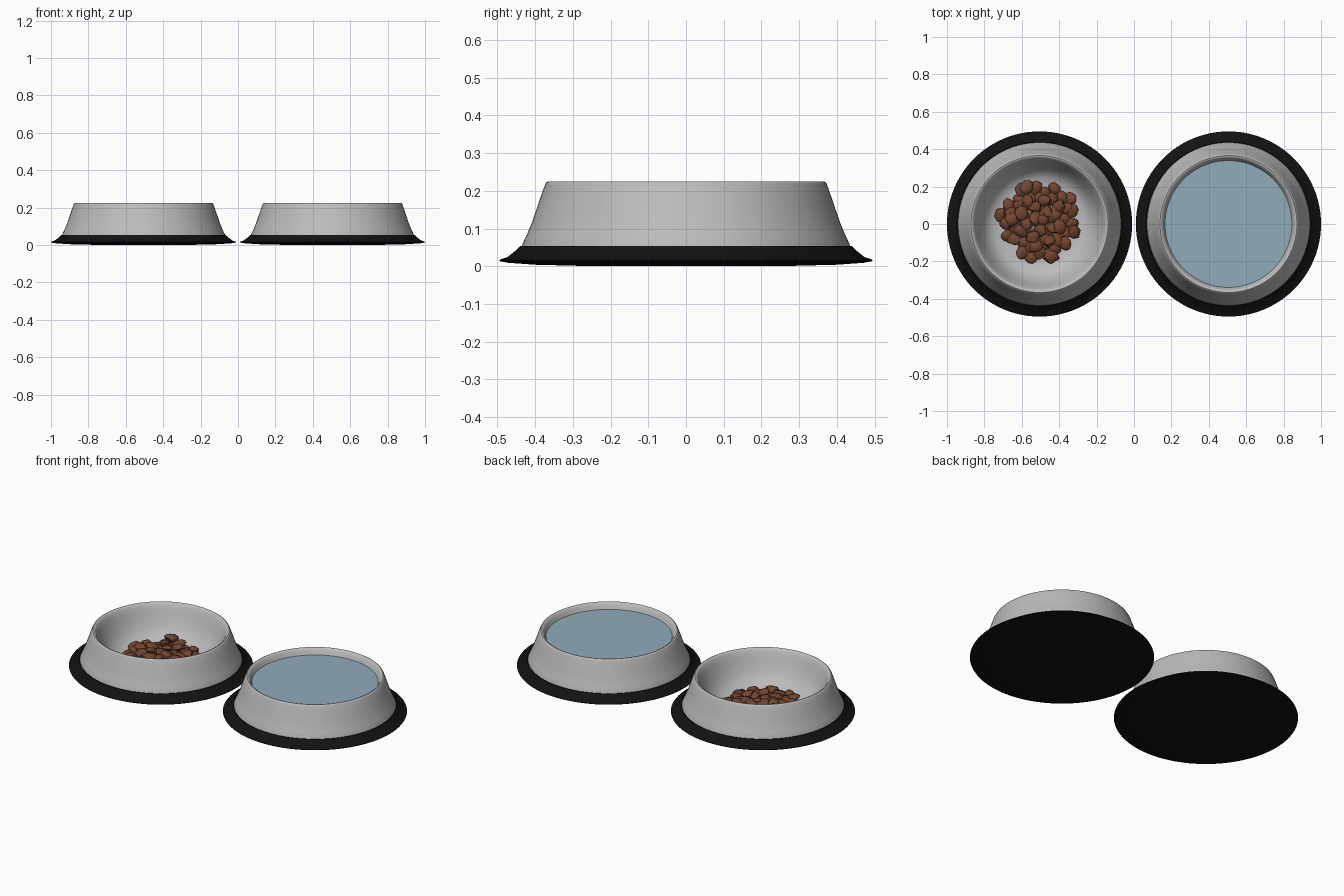
import bpy, bmesh, math, random
from mathutils import Vector, Matrix, noise

if "Cube" in bpy.data.objects:
    bpy.data.objects.remove(bpy.data.objects["Cube"])

random.seed(4)
SEGMENTS = 96
CENTRE = 0.505


def material(name, colour):
    m = bpy.data.materials.new(name)
    m.diffuse_color = colour
    m.use_nodes = True
    m.node_tree.nodes["Principled BSDF"].inputs["Base Color"].default_value = m.diffuse_color
    return m


rubber = material("black_rubber", (0.006, 0.006, 0.006, 1))
steel = material("steel", (0.5, 0.5, 0.5, 1))
blue = material("water_blue", (0.28, 0.41, 0.48, 1))
brown = material("kibble_brown", (0.17, 0.06, 0.03, 1))


def finish(bm, name, x, mat, angle=40):
    me = bpy.data.meshes.new(name)
    bm.to_mesh(me)
    bm.free()
    ob = bpy.data.objects.new(name, me)
    bpy.context.collection.objects.link(ob)
    ob.location.x = x
    me.materials.append(mat)
    bpy.ops.object.select_all(action='DESELECT')
    ob.select_set(True)
    bpy.context.view_layer.objects.active = ob
    bpy.ops.object.shade_smooth_by_angle(angle=math.radians(angle))
    return ob


def lathe(name, profile, x, mat):
    bm = bmesh.new()
    vs = [bm.verts.new((r, 0, z)) for r, z in profile]
    es = [bm.edges.new(p) for p in zip(vs, vs[1:])]
    bmesh.ops.spin(bm, geom=vs + es, cent=(0, 0, 0), axis=(0, 0, 1),
                   angle=math.tau, steps=SEGMENTS)
    bmesh.ops.remove_doubles(bm, verts=bm.verts, dist=1e-5)
    bmesh.ops.recalc_face_normals(bm, faces=bm.faces)
    return finish(bm, name, x, mat)


# Profiles as (radius, height)
BASE = [(0, 0), (0.28, 0.001), (0.40, 0.004), (0.47, 0.009), (0.493, 0.013),
        (0.495, 0.016), (0.49, 0.019), (0.474, 0.024), (0.457, 0.037),
        (0.44, 0.053), (0.43, 0.053), (0.42, 0.03), (0, 0.02)]
BOWL = [(0.437, 0.045), (0.435, 0.056), (0.421, 0.086), (0.409, 0.115),
        (0.397, 0.15), (0.385, 0.185), (0.374, 0.216), (0.371, 0.222),
        (0.366, 0.225), (0.36, 0.224), (0.355, 0.22), (0.348, 0.21),
        (0.336, 0.18), (0.32, 0.14), (0.30, 0.10), (0.275, 0.066),
        (0.245, 0.047), (0.21, 0.039), (0.16, 0.036), (0, 0.036)]

for side, x in (("food", -CENTRE), ("water", CENTRE)):
    lathe(side + "_rubber_base", BASE, x, rubber)
    lathe(side + "_steel_bowl", BOWL, x, steel)

# Water surface
lathe("water", [(0, 0.19), (0.339, 0.19)], CENTRE, blue)


# Kibble: lumpy flattened pellets merged into one pile
def add_kibble(bm, pos, size, tilt):
    new = bmesh.ops.create_icosphere(bm, subdivisions=2, radius=1)["verts"]
    seed = Vector([random.uniform(0, 50) for _ in range(3)])
    rot = (Matrix.Rotation(random.uniform(-tilt, tilt), 3, 'X')
           @ Matrix.Rotation(random.uniform(-tilt, tilt), 3, 'Y')
           @ Matrix.Rotation(random.uniform(0, math.tau), 3, 'Z'))
    for v in new:
        lump = 1 + 0.3 * noise.noise(v.co * 1.4 + seed)
        p = v.co * lump
        v.co = rot @ Vector((p.x * size, p.y * size * 0.85, p.z * size * 0.5)) + pos


bm = bmesh.new()
for count, radius, z in ((52, 0.205, 0.057), (18, 0.14, 0.078)):
    for i in range(count):
        r = radius * math.sqrt((i + 0.5) / count)
        a = i * 2.39996
        pos = Vector((r * math.cos(a) + random.uniform(-0.01, 0.01),
                      r * math.sin(a) + random.uniform(-0.01, 0.01) + 0.012,
                      z + random.uniform(-0.004, 0.006)))
        add_kibble(bm, pos, random.uniform(0.034, 0.042), 0.35)
# One pellet resting on the back of the pile
add_kibble(bm, Vector((-0.07, 0.20, 0.085)), 0.042, 0.5)
finish(bm, "kibble_pile", -CENTRE, brown, 35)
